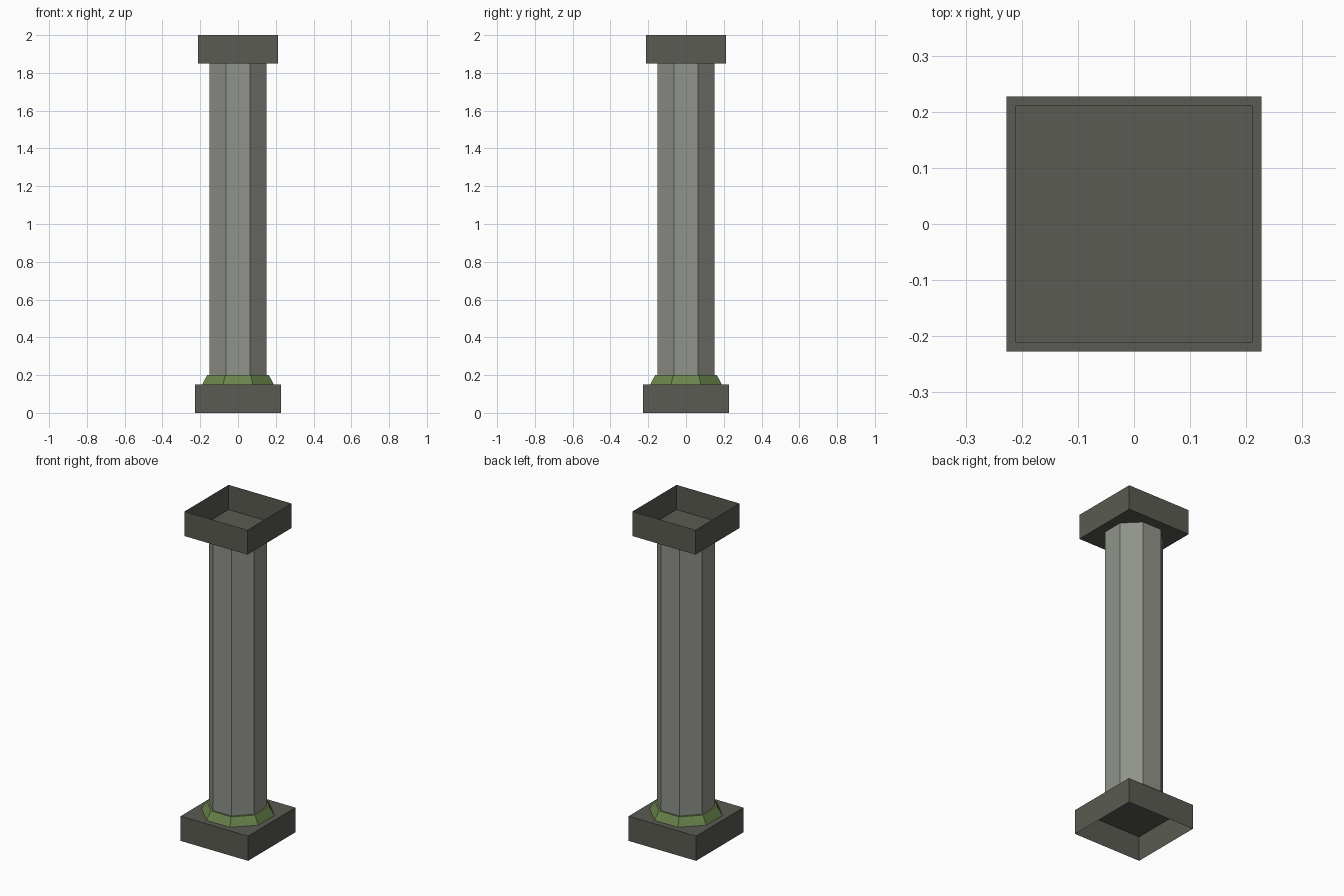
import bpy
import bmesh
import math
from mathutils import Matrix

cube = bpy.data.objects.get("Cube")
if cube:
    bpy.data.objects.remove(cube, do_unlink=True)


def make_material(name, rgb):
    mat = bpy.data.materials.new(name)
    mat.use_nodes = True
    colour = (*rgb, 1.0)
    mat.diffuse_color = colour
    mat.node_tree.nodes["Principled BSDF"].inputs["Base Color"].default_value = colour
    return mat


dark_stone = make_material("dark stone", (0.10, 0.105, 0.084))
light_stone = make_material("light stone", (0.279, 0.292, 0.254))
moss_green = make_material("moss green", (0.141, 0.231, 0.072))


def add_prism(name, sides, low, high, z0, z1, material, open_top=False, open_bottom=False):
    """Prism with flat sides facing the axes; low and high are half widths."""
    bm = bmesh.new()
    to_radius = 1 / math.cos(math.pi / sides)
    bmesh.ops.create_cone(
        bm, cap_ends=True, segments=sides,
        radius1=low * to_radius, radius2=high * to_radius, depth=z1 - z0,
        matrix=Matrix.Translation((0, 0, (z0 + z1) / 2)) @ Matrix.Rotation(math.pi / sides, 4, "Z"))
    bmesh.ops.recalc_face_normals(bm, faces=bm.faces)
    # Remove the open ends
    ends = [f for f in bm.faces
            if (open_top and f.normal.z > 0.9) or (open_bottom and f.normal.z < -0.9)]
    bmesh.ops.delete(bm, geom=ends, context="FACES_ONLY")
    mesh = bpy.data.meshes.new(name)
    bm.to_mesh(mesh)
    bm.free()
    mesh.materials.append(material)
    obj = bpy.data.objects.new(name, mesh)
    bpy.context.collection.objects.link(obj)
    return obj


# Square plinth, hollow underneath
add_prism("plinth", 4, 0.227, 0.227, 0, 0.15, dark_stone, open_bottom=True)
# Sloping mossy collar
add_prism("moss_collar", 8, 0.19, 0.163, 0.15, 0.2, moss_green, open_bottom=True)
# Eight-sided shaft
add_prism("shaft", 8, 0.152, 0.152, 0.2, 1.85, light_stone, open_top=True, open_bottom=True)
# Square capital, hollow on top
add_prism("capital", 4, 0.211, 0.211, 1.85, 2, dark_stone, open_top=True)
